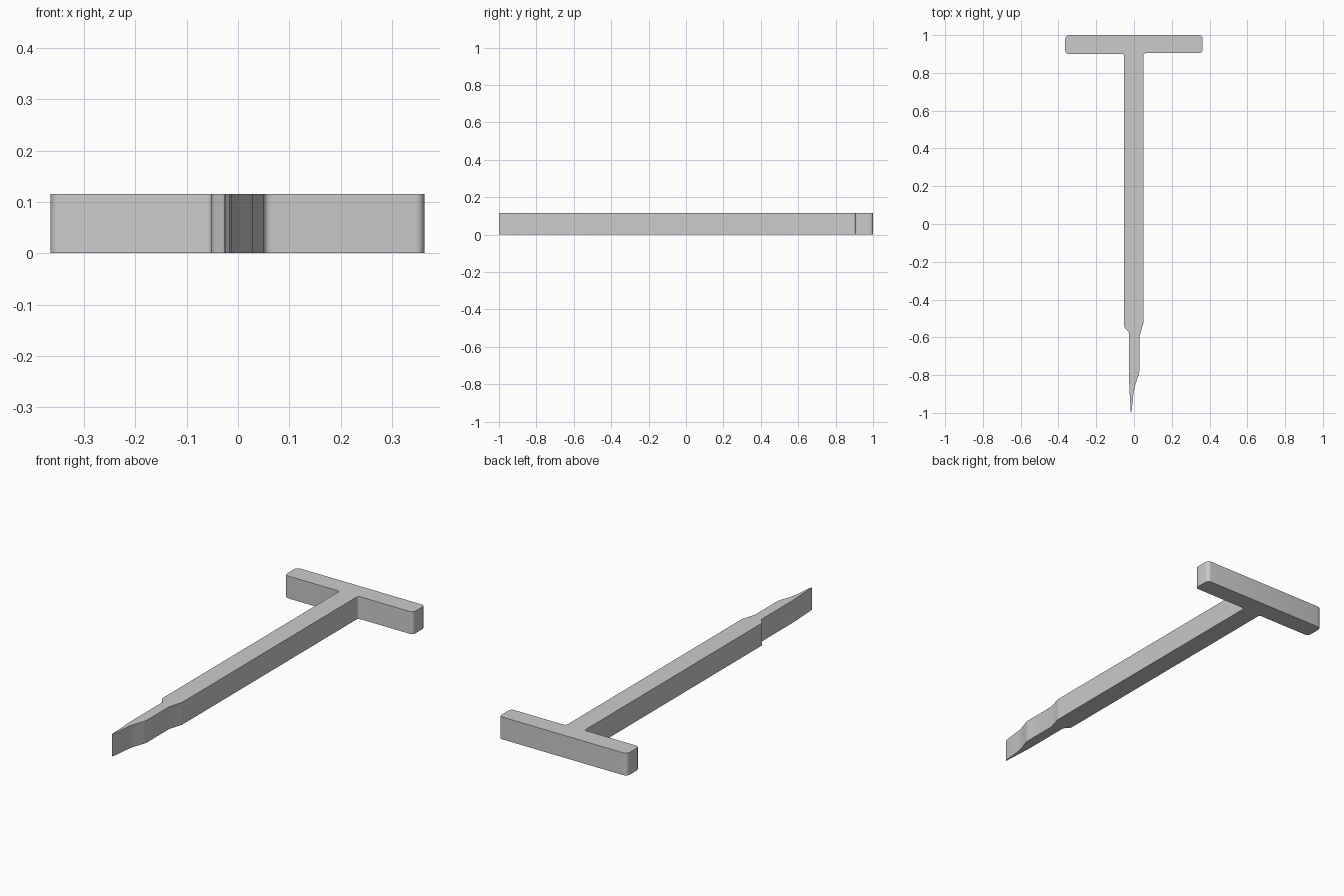
import bpy
import bmesh
from math import radians
from mathutils import Vector

cube = bpy.data.objects.get("Cube")
if cube:
    bpy.data.objects.remove(cube, do_unlink=True)

THICKNESS = 0.115

# Plain grey finish
grey = bpy.data.materials.new("plain_grey")
grey.use_nodes = True
colour = (0.6, 0.6, 0.6, 1)
grey.diffuse_color = colour
grey.node_tree.nodes["Principled BSDF"].inputs["Base Color"].default_value = colour


def rounded(corners, steps=4):
    """Replace each corner (x, y, radius) by a short curve."""
    points = []
    for i, (x, y, r) in enumerate(corners):
        p = Vector((x, y))
        if r == 0:
            points.append(p)
            continue
        before = Vector(corners[i - 1][:2])
        after = Vector(corners[(i + 1) % len(corners)][:2])
        a = p + (before - p).normalized() * r
        b = p + (after - p).normalized() * r
        for s in range(steps + 1):
            t = s / steps
            points.append(a * (1 - t) ** 2 + p * 2 * t * (1 - t) + b * t ** 2)
    return points


def extrude_outline(name, outline, height):
    """Stand a flat outline up into a solid plate."""
    bm = bmesh.new()
    base = bm.faces.new([bm.verts.new((p.x, p.y, 0)) for p in outline])
    top = bmesh.ops.extrude_face_region(bm, geom=[base])
    verts = [v for v in top["geom"] if isinstance(v, bmesh.types.BMVert)]
    bmesh.ops.translate(bm, verts=verts, vec=(0, 0, height))
    bmesh.ops.recalc_face_normals(bm, faces=bm.faces)
    mesh = bpy.data.meshes.new(name)
    bm.to_mesh(mesh)
    bm.free()
    mesh.materials.append(grey)
    obj = bpy.data.objects.new(name, mesh)
    bpy.context.collection.objects.link(obj)
    bpy.ops.object.select_all(action="DESELECT")
    obj.select_set(True)
    bpy.context.view_layer.objects.active = obj
    bpy.ops.object.shade_smooth_by_angle(angle=radians(30))
    return obj


# Crossbar, shaft with filleted root, stepped neck and pointed tip
outline = rounded([
    (-0.365, 1.0, 0.025), (-0.365, 0.9, 0.022),
    (-0.052, 0.9, 0.012),
    (-0.052, -0.55, 0.015), (-0.026, -0.573, 0.008),
    (-0.026, -0.84, 0.04),
    (-0.017, -1.0, 0), (-0.012, -0.985, 0),
    (0.0, -0.87, 0.03), (0.028, -0.79, 0.015),
    (0.028, -0.6, 0), (0.05, -0.525, 0.01),
    (0.05, 0.905, 0.017),
    (0.363, 0.905, 0.02), (0.363, 1.0, 0.02),
])
extrude_outline("t_handled_pick", outline, THICKNESS)
